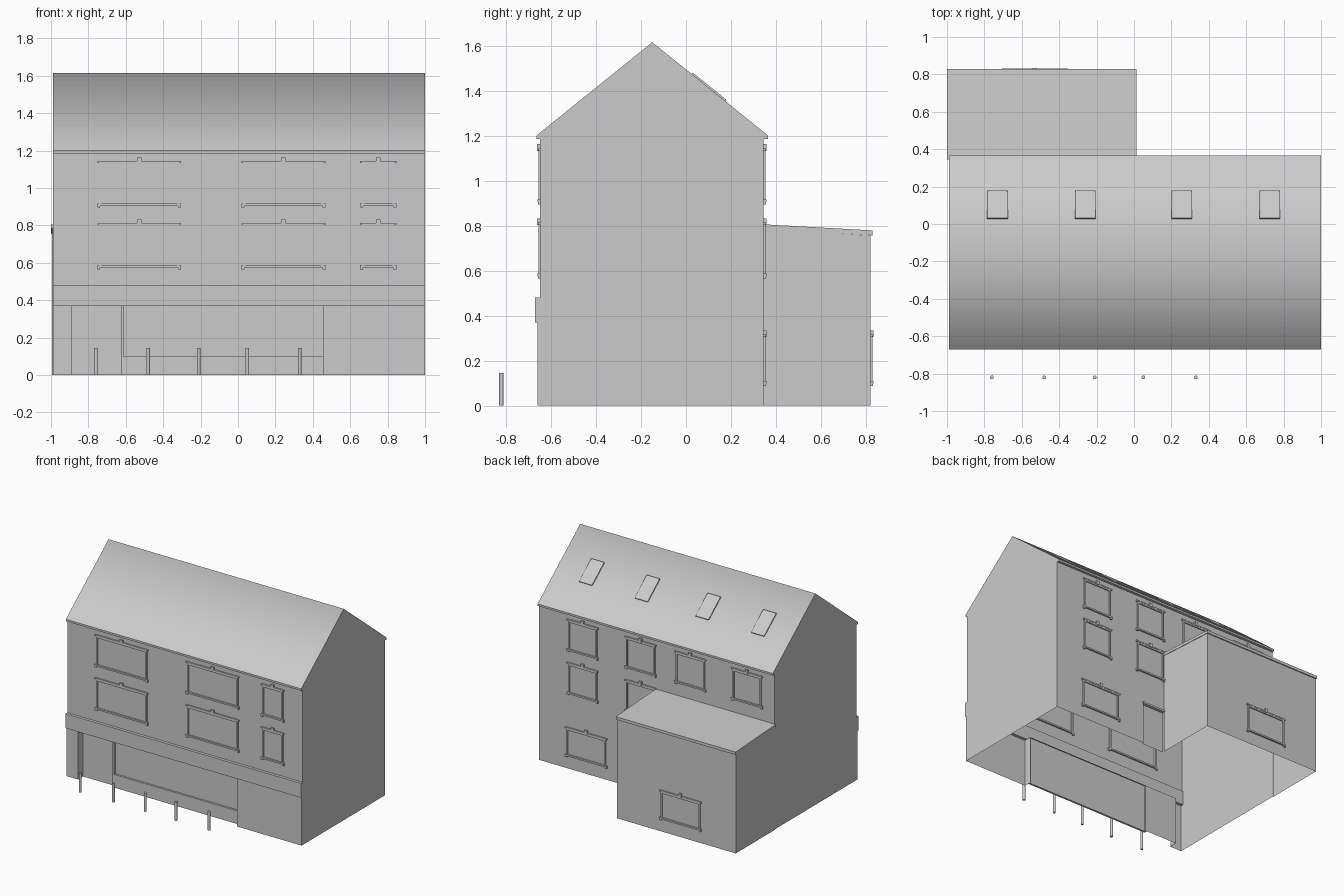
import bpy, bmesh
from mathutils import Vector, Matrix

cube = bpy.data.objects.get("Cube")
if cube:
    bpy.data.objects.remove(cube)

GREY = (0.6, 0.6, 0.6, 1)
mat = bpy.data.materials.new("plain grey")
mat.use_nodes = True
mat.diffuse_color = GREY
mat.node_tree.nodes["Principled BSDF"].inputs["Base Color"].default_value = GREY


def finish(name, bm):
    mesh = bpy.data.meshes.new(name)
    bm.to_mesh(mesh)
    bm.free()
    mesh.materials.append(mat)
    ob = bpy.data.objects.new(name, mesh)
    bpy.context.collection.objects.link(ob)
    return ob


def panel(bm, points, outward):
    """Thin wall face turned towards the outward direction."""
    face = bm.faces.new([bm.verts.new(p) for p in points])
    face.normal_update()
    if face.normal.dot(Vector(outward)) < 0:
        face.normal_flip()


def wall_y(bm, x0, x1, z0, z1, y, side):
    panel(bm, [(x0, y, z0), (x1, y, z0), (x1, y, z1), (x0, y, z1)], (0, side, 0))


def wall_x(bm, x, profile, side):
    panel(bm, [(x, y, z) for y, z in profile], (side, 0, 0))


def box(bm, x0, x1, y0, y1, z0, z1):
    size = Matrix.Diagonal((x1 - x0, y1 - y0, z1 - z0, 1))
    mid = Matrix.Translation(((x0 + x1) / 2, (y0 + y1) / 2, (z0 + z1) / 2))
    bmesh.ops.create_cube(bm, size=1, matrix=mid @ size)


LEFT, RIGHT = -0.99, 1.0
GROUND, FRONT, BACK = -0.66, -0.648, 0.345
SHOP_L, SHOP_M, SHOP_R, SHOP_TOP = -0.89, -0.615, 0.455, 0.37
EAVE, RIDGE = 1.2, 1.615

# Main walls, open underneath
bm = bmesh.new()
gable = [(GROUND, 0), (BACK, 0), (BACK, 1.185), (FRONT, 1.185), (FRONT, 0.48), (GROUND, 0.48)]
for x, side in ((LEFT, -1), (RIGHT, 1)):
    wall_x(bm, x, gable, side)
wall_y(bm, LEFT, RIGHT, 0.48, 1.185, FRONT, -1)
wall_y(bm, LEFT, SHOP_L, 0, SHOP_TOP, GROUND, -1)
wall_y(bm, SHOP_R, RIGHT, 0, SHOP_TOP, GROUND, -1)
wall_y(bm, 0.2, RIGHT, 0, 0.33, BACK, 1)
wall_y(bm, 0.01, RIGHT, 0.33, 0.78, BACK, 1)
wall_y(bm, LEFT, RIGHT, 0.78, 1.185, BACK, 1)
finish("main_walls", bm)

# Fascia band over the shop
bm = bmesh.new()
box(bm, LEFT, RIGHT, -0.67, FRONT + 0.01, SHOP_TOP, 0.48)
finish("shop_fascia", bm)

# Recessed shopfront with a doorway bay and a window above a low base
bm = bmesh.new()
deep = GROUND + 0.06
wall_y(bm, SHOP_L, SHOP_M, 0, SHOP_TOP, deep, -1)
wall_y(bm, SHOP_M, SHOP_R, 0, SHOP_TOP, deep - 0.01, -1)
for x, side in ((SHOP_L, 1), (SHOP_R, -1)):
    wall_x(bm, x, [(GROUND, 0), (deep, 0), (deep, SHOP_TOP), (GROUND, SHOP_TOP)], side)
panel(bm, [(SHOP_L, GROUND, SHOP_TOP), (SHOP_R, GROUND, SHOP_TOP),
           (SHOP_R, deep, SHOP_TOP), (SHOP_L, deep, SHOP_TOP)], (0, 0, -1))
box(bm, SHOP_M, SHOP_R, deep - 0.025, deep - 0.01, 0, 0.1)
box(bm, SHOP_M - 0.008, SHOP_M + 0.004, deep - 0.025, deep, 0, SHOP_TOP)
finish("shopfront", bm)

# Pitched roof, softly shaded over the ridge
bm = bmesh.new()
line = [(FRONT, 1.185), (-0.665, 1.185), (-0.665, EAVE), (-0.15, RIDGE),
        (0.365, EAVE), (0.365, 1.185), (BACK, 1.185)]
ends = [[bm.verts.new((x, y, z)) for y, z in line] for x in (LEFT, RIGHT)]
for i in range(len(line) - 1):
    bm.faces.new((ends[0][i], ends[1][i], ends[1][i + 1], ends[0][i + 1]))
for end in ends:
    bm.faces.new(end)
bmesh.ops.recalc_face_normals(bm, faces=bm.faces)
for f in bm.faces:
    f.smooth = len(f.verts) == 4 and f.normal.z > 0.1
for e in bm.edges:
    e.smooth = all(f.smooth for f in e.link_faces)
bmesh.ops.delete(bm, geom=[f for f in bm.faces if f.normal.z < -0.99], context="FACES_ONLY")
for y0, y1 in ((-0.665, FRONT), (BACK, 0.365)):
    panel(bm, [(LEFT, y0, 1.185), (RIGHT, y0, 1.185), (RIGHT, y1, 1.185), (LEFT, y1, 1.185)], (0, 0, -1))
finish("main_roof", bm)

# Rear extension walls and its lean-to roof
bm = bmesh.new()
end_y, inner = 0.82, 0.01
side_wall = [(BACK, 0), (end_y, 0), (end_y, 0.757), (BACK, 0.785)]
wall_x(bm, LEFT - 0.005, side_wall, -1)
wall_x(bm, inner, side_wall, 1)
wall_y(bm, LEFT - 0.005, inner, 0, 0.757, end_y, 1)
finish("extension_walls", bm)

bm = bmesh.new()
box(bm, -1.0, 0.014, BACK, 0.828, 0.757, 0.779)
for v in bm.verts:
    if v.co.y < 0.5:
        v.co.z += 0.027
finish("extension_roof", bm)

# Back door beside the extension
bm = bmesh.new()
wall_y(bm, inner, 0.2, 0, 0.33, BACK - 0.015, 1)
wall_x(bm, 0.2, [(BACK, 0), (BACK - 0.015, 0), (BACK - 0.015, 0.33), (BACK, 0.33)], -1)
box(bm, inner, 0.21, BACK - 0.015, BACK + 0.008, 0.32, 0.335)
finish("back_door", bm)


def window(name, cx, z0, width, height, y, side):
    """Frame, sill with brackets, lintel and keystone on a wall."""
    bm = bmesh.new()

    def bar(x0, x1, za, zb, proud):
        ys = sorted((y - side * 0.012, y + side * proud))
        box(bm, cx + x0, cx + x1, ys[0], ys[1], z0 + za, z0 + zb)

    h, t = width / 2, 0.012
    bar(-h - t, -h, 0, height, 0.008)
    bar(h, h + t, 0, height, 0.008)
    bar(-h - t, h + t, height, height + t, 0.008)
    bar(-h - 0.022, h + 0.022, -t, 0, 0.012)
    for s in (-1, 1):
        edge = s * (h + 0.014)
        bar(edge - 0.008, edge + 0.008, -0.022, -t, 0.01)
    bar(-h - 0.022, h + 0.022, height + t, height + 0.022, 0.01)
    bar(-0.012, 0.012, height + 0.01, height + 0.04, 0.013)
    finish(name, bm)


# Front windows on two floors
for floor, z in (("first", 0.587), ("second", 0.917)):
    for place, x, w in (("right", -0.528, 0.405), ("middle", 0.242, 0.405), ("left", 0.75, 0.15)):
        window(f"front_window_{floor}_{place}", x, z, w, 0.205, FRONT, -1)

# Back windows
for i, x in enumerate((0.63, 0.14, -0.28, -0.76)):
    window(f"back_window_second_{i + 1}", x, 0.917, 0.22, 0.205, BACK, 1)
    if x > 0:
        window(f"back_window_first_{i + 1}", x, 0.587, 0.22, 0.205, BACK, 1)
window("back_window_ground", 0.6, 0.11, 0.31, 0.185, BACK, 1)
window("extension_window", -0.53, 0.11, 0.31, 0.185, end_y, 1)

# Roof windows lying on the back slope
slope = Vector((0, 0.515, -0.415)).normalized()
up = Vector((0, -slope.z, slope.y))
for i, x in enumerate((-0.73, -0.26, 0.255, 0.725)):
    bm = bmesh.new()
    box(bm, -0.055, 0.055, -0.095, 0.095, -0.01, 0.008)
    top = [f for f in bm.faces if f.normal.z > 0.9]
    bmesh.ops.inset_region(bm, faces=top, thickness=0.008, depth=-0.003)
    mid = Vector((x, 0.1, RIDGE - 0.25 * 0.415 / 0.515))
    turn = Matrix((Vector((1, 0, 0)), slope, up)).transposed().to_4x4()
    bm.transform(Matrix.Translation(mid) @ turn)
    finish(f"roof_window_{i + 1}", bm)

# Row of bollards
for i, x in enumerate((-0.76, -0.48, -0.21, 0.05, 0.33)):
    bm = bmesh.new()
    bmesh.ops.create_cone(bm, cap_ends=True, segments=12, radius1=0.01, radius2=0.01, depth=0.145,
                          matrix=Matrix.Translation((x, -0.82, 0.0725)))
    finish(f"bollard_{i + 1}", bm)
